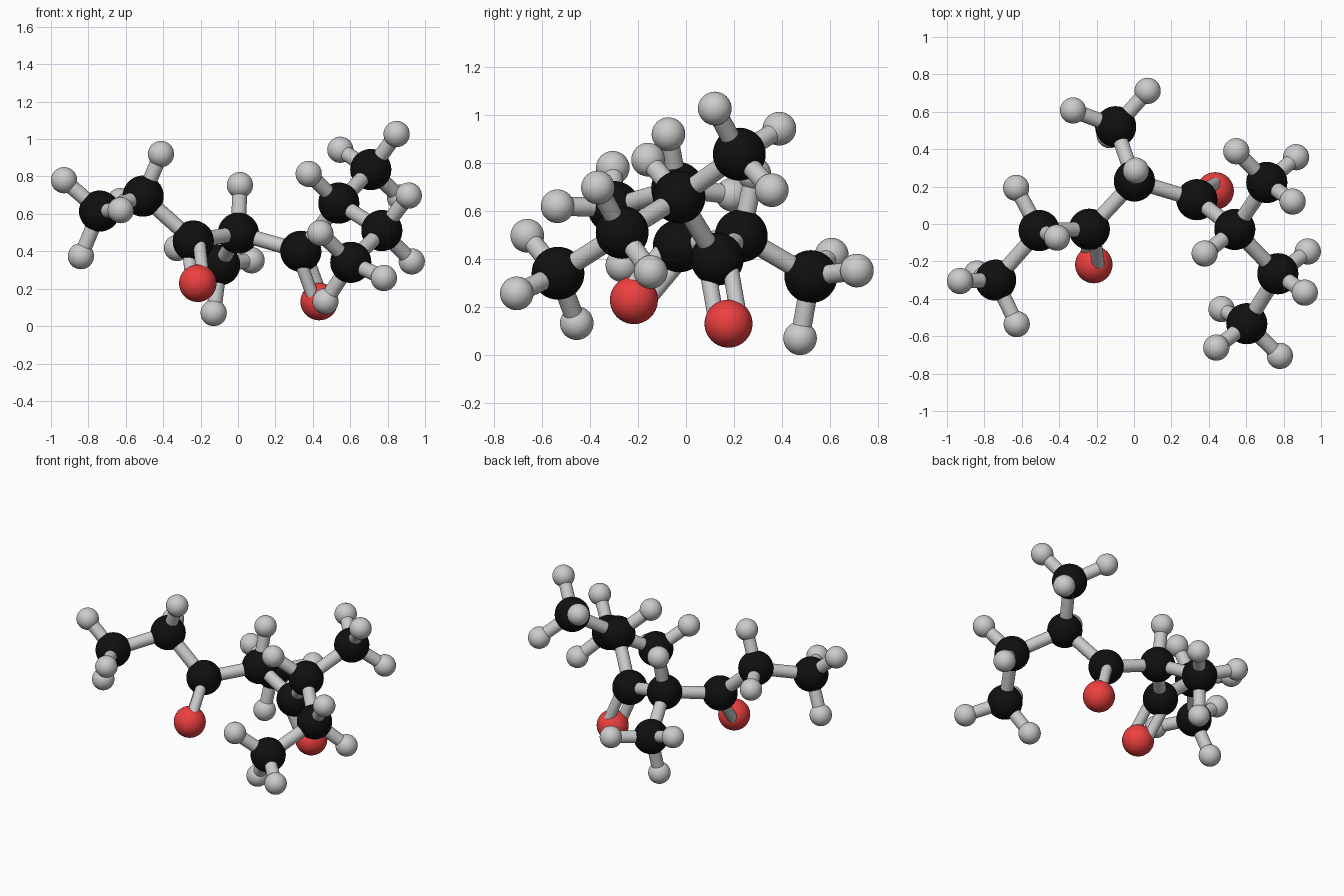
import bpy
from mathutils import Vector as V

if "Cube" in bpy.data.objects:
    bpy.data.objects.remove(bpy.data.objects["Cube"])

C_R, O_R, H_R = 0.11, 0.10, 0.07      # ball radii
BOND_R, DOUBLE_R, DOUBLE_OFF = 0.04, 0.034, 0.051


def colour(name, rgb):
    m = bpy.data.materials.new(name)
    m.diffuse_color = (*rgb, 1)
    m.use_nodes = True
    m.node_tree.nodes["Principled BSDF"].inputs["Base Color"].default_value = m.diffuse_color
    return m


BLACK = colour("black", (0.005, 0.005, 0.005))
RED = colour("red", (0.85, 0.05, 0.05))


def finish(name, mat=None):
    ob = bpy.context.object
    ob.name = name
    bpy.ops.object.shade_smooth_by_angle()
    if mat:
        ob.data.materials.append(mat)


def ball(name, p, r, mat=None):
    bpy.ops.mesh.primitive_uv_sphere_add(segments=40, ring_count=20, radius=r, location=p)
    finish(name, mat)


def rod(name, a, b, r=BOND_R):
    d = b - a
    bpy.ops.mesh.primitive_cylinder_add(vertices=28, radius=r, depth=d.length, location=(a + b) / 2,
                                        rotation=d.to_track_quat('Z', 'Y').to_euler())
    finish(name)


# Carbon centres, each with its hydrogens
carbons = {
    "left_end": ((-0.74, -0.30, 0.615),
                 [(-0.93, -0.305, 0.78), (-0.84, -0.265, 0.374), (-0.627, -0.535, 0.62)]),
    "left_link": ((-0.507, -0.035, 0.695), [(-0.412, -0.073, 0.92), (-0.63, 0.193, 0.668)]),
    "left_carbonyl": ((-0.239, -0.028, 0.455), []),
    "centre": ((0.002, 0.23, 0.497), [(0.01, 0.285, 0.754)]),
    "back_branch": ((-0.098, 0.52, 0.327),
                    [(-0.13, 0.475, 0.07), (-0.326, 0.607, 0.418), (0.073, 0.712, 0.352)]),
    "right_carbonyl": ((0.336, 0.13, 0.40), []),
    "right_fork": ((0.539, -0.029, 0.658), [(0.378, -0.158, 0.814)]),
    "upper_branch": ((0.71, 0.222, 0.837),
                     [(0.848, 0.12, 1.027), (0.547, 0.389, 0.943), (0.867, 0.357, 0.687)]),
    "right_link": ((0.769, -0.266, 0.511), [(0.913, -0.367, 0.698), (0.929, -0.147, 0.346)]),
    "right_end": ((0.603, -0.533, 0.341),
                  [(0.78, -0.705, 0.257), (0.44, -0.661, 0.497), (0.468, -0.455, 0.133)]),
}
pos = {k: V(c) for k, (c, _) in carbons.items()}

for name, (_, hydrogens) in carbons.items():
    ball(name + "_carbon", pos[name], C_R, BLACK)
    for h in hydrogens:
        ball(name + "_hydrogen", V(h), H_R)
        rod(name + "_hydrogen_bond", pos[name], V(h))

# Single bonds between carbons
chain = ["left_end", "left_link", "left_carbonyl", "centre", "right_carbonyl",
         "right_fork", "right_link", "right_end"]
links = list(zip(chain, chain[1:])) + [("centre", "back_branch"), ("right_fork", "upper_branch")]
for a, b in links:
    rod("carbon_bond", pos[a], pos[b])

# Oxygens on double bonds, the rods offset across the plane of the neighbours
for c, n1, n2, o in [("left_carbonyl", "left_link", "centre", (-0.215, -0.217, 0.229)),
                     ("right_carbonyl", "centre", "right_fork", (0.434, 0.177, 0.131))]:
    o = V(o)
    ball(c + "_oxygen", o, O_R, RED)
    off = (o - pos[c]).cross(pos[n2] - pos[n1]).normalized() * DOUBLE_OFF
    for s in (-1, 1):
        rod(c + "_double_bond", pos[c] + off * s, o + off * s, DOUBLE_R)
